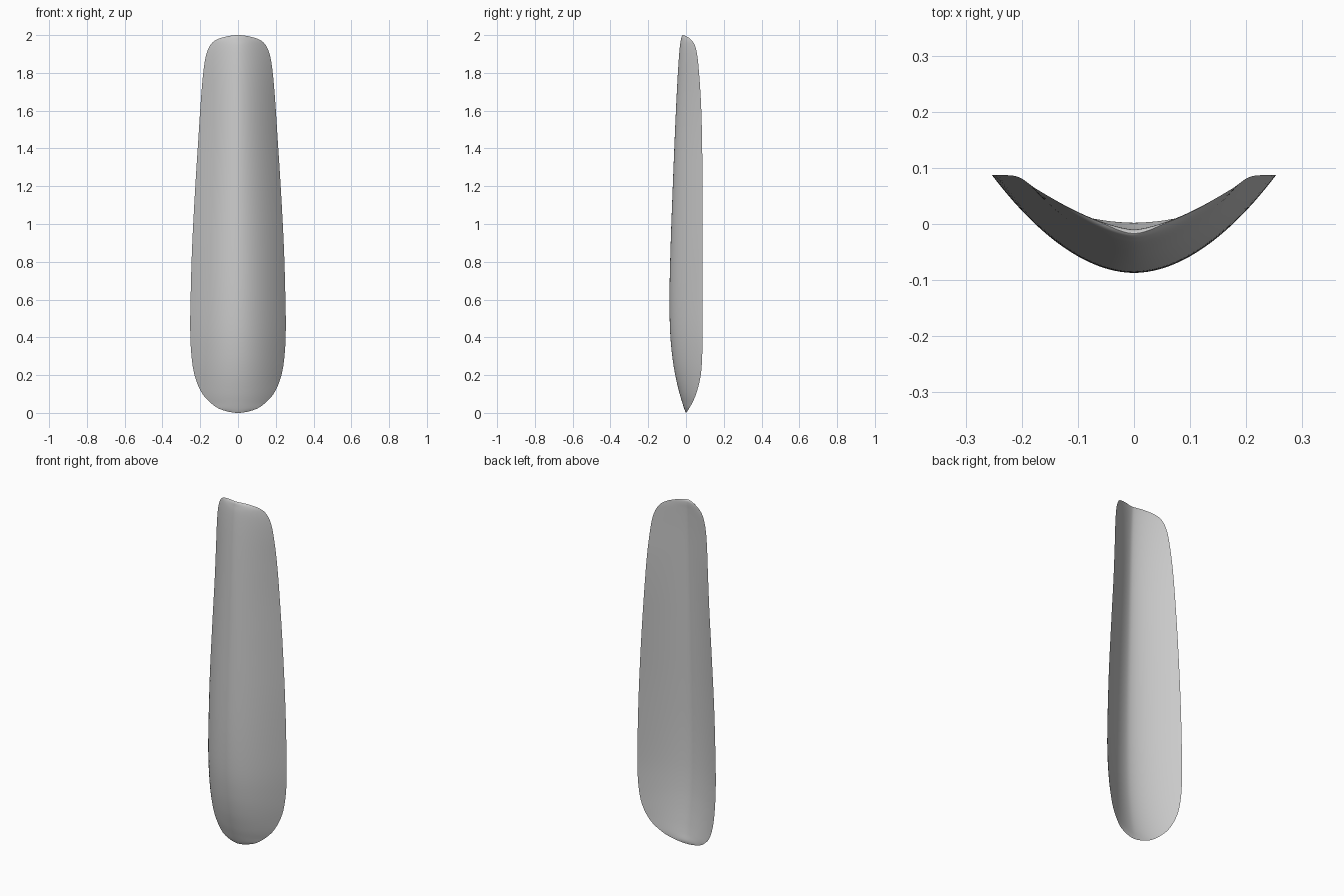
import bpy
import bmesh
import math
from mathutils import Vector

STEPS = 6      # rows between neighbouring stations
COLUMNS = 40   # faces across the width

# Stations up the blade: height, half width, front depth, rim depth, back depth
STATIONS = [
    (0, 0, 0, 0, 0), (.018, .09, -.008, .013, .002),
    (.055, .147, -.02, .034, -.006), (.11, .194, -.036, .057, -.016),
    (.2, .23, -.057, .078, -.029), (.31, .247, -.074, .086, -.04),
    (.45, .253, -.085, .087, -.047), (.65, .25, -.087, .087, -.049),
    (.9, .242, -.081, .087, -.045), (1.2, .226, -.07, .087, -.037),
    (1.45, .21, -.06, .085, -.03), (1.65, .197, -.051, .079, -.024),
    (1.8, .184, -.043, .069, -.019), (1.89, .17, -.037, .06, -.015),
    (1.945, .148, -.032, .047, -.012), (1.975, .115, -.027, .028, -.01),
    (1.993, .06, -.023, .003, -.011), (2, 0, -.017, -.017, -.017),
]


def make_material(name, colour):
    material = bpy.data.materials.new(name)
    material.use_nodes = True
    material.diffuse_color = colour
    shader = material.node_tree.nodes["Principled BSDF"]
    shader.inputs["Base Color"].default_value = colour
    shader.inputs["Roughness"].default_value = .5
    return material


def mirrored(station):
    """Neighbour beyond a rounded tip, so the outline passes through it smoothly."""
    z, width, front, rim, back = station
    return Vector((z, -width, front, rim, back))


def smooth_rows(stations):
    """Run a smooth spline through the stations."""
    keys = [Vector(station) for station in stations]
    keys = [mirrored(keys[1])] + keys + [mirrored(keys[-2])]
    rows = []
    for before, start, end, after in zip(keys, keys[1:], keys[2:], keys[3:]):
        for step in range(STEPS):
            t = step / STEPS
            leave, arrive = (end - before) / 2, (after - start) / 2
            bend = 3 * (end - start) - 2 * leave - arrive
            twist = 2 * (start - end) + leave + arrive
            rows.append(start + leave * t + bend * t ** 2 + twist * t ** 3)
    rows.append(keys[-2])
    return rows


def add_row(bm, z, width, spine, rim, power):
    """One curved line of vertices from rim to rim."""
    row = []
    for column in range(COLUMNS + 1):
        side = 2 * column / COLUMNS - 1
        depth = spine + (rim - spine) * abs(side) ** power
        row.append(bm.verts.new((side * width, depth, z)))
    return row


def skin(bm, rows):
    """Join neighbouring rows with faces."""
    for lower, upper in zip(rows, rows[1:]):
        for i in range(COLUMNS):
            bm.faces.new((lower[i], lower[i + 1], upper[i + 1], upper[i]))


def build_blade(name, material):
    """Thin solid: convex in front, hollow behind, with a sharp rim."""
    bm = bmesh.new()
    front_rows, back_rows = [], []
    for z, width, front, rim, back in smooth_rows(STATIONS):
        power = 2 - .15 * z   # the section gets straighter towards the top
        front_rows.append(add_row(bm, z, width, front, rim, power))
        back_rows.append(add_row(bm, z, width, back, rim, power - .25))
    skin(bm, front_rows)
    skin(bm, back_rows)

    # Weld both skins along the rim and at the tips
    bmesh.ops.remove_doubles(bm, verts=bm.verts[:], dist=.00001)
    bmesh.ops.recalc_face_normals(bm, faces=bm.faces[:])

    mesh = bpy.data.meshes.new(name)
    bm.to_mesh(mesh)
    bm.free()
    mesh.materials.append(material)
    mesh.shade_smooth()
    mesh.set_sharp_from_angle(angle=math.radians(50))
    blade = bpy.data.objects.new(name, mesh)
    bpy.context.collection.objects.link(blade)
    return blade


default_cube = bpy.data.objects.get("Cube")
if default_cube:
    bpy.data.objects.remove(default_cube, do_unlink=True)

grey = make_material("light grey", (.6, .6, .6, 1))
build_blade("curved_blade", grey)
